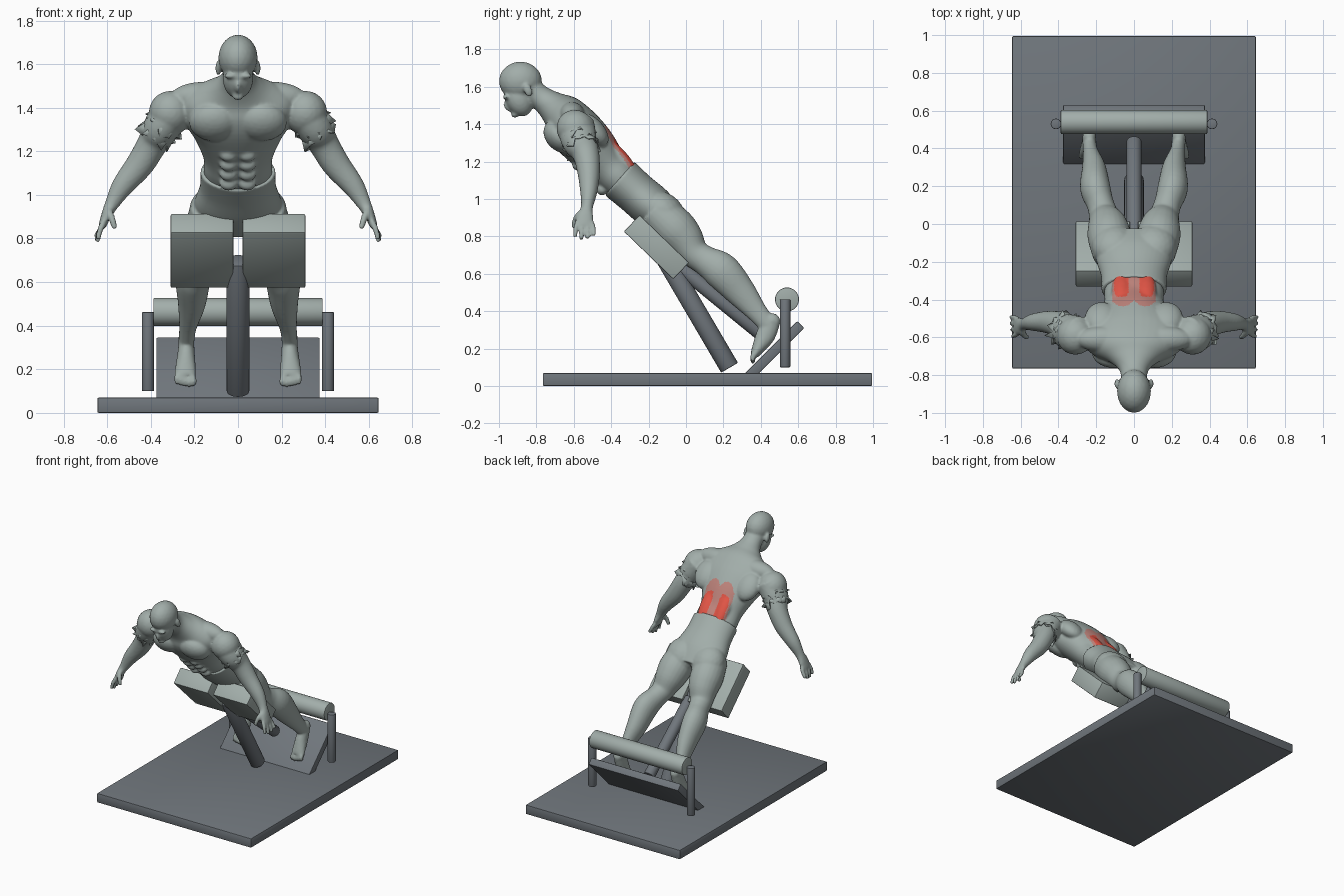
import bpy, bmesh, math, random
from mathutils import Vector, Matrix

random.seed(4)
cube = bpy.data.objects.get("Cube")
if cube:
    bpy.data.objects.remove(cube)

TILT = math.radians(43)                       # forward lean of the body
BACK = Vector((0, math.cos(TILT), math.sin(TILT)))


def material(name, rgb):
    m = bpy.data.materials.new(name)
    m.use_nodes = True
    m.diffuse_color = (*rgb, 1)
    m.node_tree.nodes["Principled BSDF"].inputs["Base Color"].default_value = (*rgb, 1)
    return m


SKIN = material("grey_green", (0.36, 0.42, 0.40))
STEEL = material("dark_steel", (0.16, 0.18, 0.20))
RED = material("muscle_red", (0.75, 0.09, 0.06))
PALE = material("pale_red", (0.52, 0.23, 0.20))


def finish(name, bm, mats, angle=30):
    bmesh.ops.recalc_face_normals(bm, faces=bm.faces)
    me = bpy.data.meshes.new(name)
    bm.to_mesh(me)
    bm.free()
    ob = bpy.data.objects.new(name, me)
    bpy.context.collection.objects.link(ob)
    for m in mats:
        me.materials.append(m)
    bpy.ops.object.select_all(action='DESELECT')
    bpy.context.view_layer.objects.active = ob
    ob.select_set(True)
    bpy.ops.object.shade_smooth_by_angle(angle=math.radians(angle))
    return ob


def box(name, size, loc, mat, tilt=0):
    bm = bmesh.new()
    bmesh.ops.create_cube(bm, size=1, matrix=Matrix.Translation(loc)
                          @ Matrix.Rotation(tilt, 4, 'X') @ Matrix.Diagonal((*size, 1)))
    bmesh.ops.bevel(bm, geom=bm.edges[:], offset=0.006, segments=2, affect='EDGES', profile=0.5)
    return finish(name, bm, [mat])


def rod(name, a, b, r, mat):
    a, b = Vector(a), Vector(b)
    bm = bmesh.new()
    m = Matrix.Translation((a + b) / 2) @ (b - a).to_track_quat('Z', 'Y').to_matrix().to_4x4()
    bmesh.ops.create_cone(bm, cap_ends=True, segments=32, radius1=r, radius2=r,
                          depth=(b - a).length, matrix=m)
    caps = [e for e in bm.edges if any(len(f.verts) > 4 for f in e.link_faces)]
    bmesh.ops.bevel(bm, geom=caps, offset=0.005, segments=2, affect='EDGES', profile=0.5)
    return finish(name, bm, [mat])


def ball(bm, loc, size, tilt=TILT):
    """Ellipsoid, doubled across the middle when off centre."""
    for s in ((1, -1) if loc[0] else (1,)):
        m = Matrix.Translation((loc[0] * s, loc[1], loc[2])) @ Matrix.Rotation(tilt, 4, 'X')
        bmesh.ops.create_icosphere(bm, subdivisions=3, radius=1,
                                   matrix=m @ Matrix.Diagonal((*size, 1)))


def resample(rows, steps=5):
    """Catmull-Rom through rows of (x, y, z, width, depth)."""
    rows = [Vector(r) for r in rows]
    out = []
    for i in range(len(rows) - 1):
        p0, p1, p2, p3 = rows[max(i - 1, 0)], rows[i], rows[i + 1], rows[min(i + 2, len(rows) - 1)]
        for k in range(steps):
            t = k / steps
            out.append(p1 + (p2 - p0) * (t / 2) + (p0 * 2 - p1 * 5 + p2 * 4 - p3) * (t * t / 2)
                       + (p1 * 3 - p0 - p2 * 3 + p3) * (t ** 3 / 2))
    return out + [rows[-1]]


def loft(bm, rows, ref='X', mirror=True, n=24):
    rows = resample(rows)
    axis = Vector((1, 0, 0)) if ref == 'X' else Vector((0, 1, 0))
    pts = [Vector(r[:3]) for r in rows]
    for s in ((1, -1) if mirror else (1,)):
        rings = []
        for i, r in enumerate(rows):
            t = (pts[min(i + 1, len(pts) - 1)] - pts[max(i - 1, 0)]).normalized()
            side = (axis - t * axis.dot(t)).normalized()
            up = t.cross(side)
            ring = []
            for k in range(n):
                a = math.tau * k / n
                p = pts[i] + side * (r[3] * math.cos(a)) + up * (r[4] * math.sin(a))
                ring.append(bm.verts.new((p.x * s, p.y, p.z)))
            rings.append(ring)
        for a, b in zip(rings, rings[1:]):
            for k in range(n):
                bm.faces.new((a[k], a[k - 1], b[k - 1], b[k]))
        bm.faces.new(rings[0])
        bm.faces.new(rings[-1][::-1])


def fuse(name, bm, mats, voxel=0.008, rounds=4):
    """Merge overlapping volumes into one smooth skin."""
    ob = finish(name, bm, [])
    mod = ob.modifiers.new("fuse", 'REMESH')
    mod.mode, mod.voxel_size, mod.use_smooth_shade = 'VOXEL', voxel, True
    soft = ob.modifiers.new("soften", 'SMOOTH')
    soft.factor, soft.iterations = 0.5, rounds
    for m in ("fuse", "soften"):
        bpy.ops.object.modifier_apply(modifier=m)
    ob.data.materials.clear()
    for m in mats:
        ob.data.materials.append(m)
    for p in ob.data.polygons:
        p.use_smooth, p.material_index = True, 0
    return ob


# Bench frame
box("base_plate", (1.29, 1.76, 0.07), (0, 0.115, 0.035), STEEL)
box("foot_plate", (0.75, 0.42, 0.053), (0, 0.465, 0.18), STEEL, math.radians(45))
rod("main_post", (0, 0.233, 0.098), (0, -0.12, 0.70), 0.052, STEEL)
rod("rear_strut", (0, -0.05, 0.65), (0, 0.44, 0.25), 0.04, STEEL)
rod("heel_roller", (-0.388, 0.54, 0.463), (0.388, 0.54, 0.463), 0.064, SKIN)
for s, side in ((1, "left"), (-1, "right")):
    rod(side + "_roller_post", (s * 0.413, 0.53, 0.10), (s * 0.413, 0.53, 0.463), 0.028, STEEL)
    box(side + "_thigh_pad", (0.287, 0.367, 0.122), (s * 0.165, -0.158, 0.743), SKIN, math.radians(-44))

# Upper body: torso and neck
bm = bmesh.new()
loft(bm, [(0, -0.33, 1.085, .155, .105), (0, -0.37, 1.125, .158, .112), (0, -0.425, 1.18, .16, .115),
          (0, -0.51, 1.28, .205, .135), (0, -0.595, 1.37, .26, .14), (0, -0.655, 1.445, .24, .12),
          (0, -0.715, 1.495, .13, .085), (0, -0.775, 1.54, .075, .066), (0, -0.85, 1.60, .07, .065)],
     mirror=False, n=40)
# Chest, shoulder, back and belly muscles
ball(bm, (0.11, -0.675, 1.335), (.115, .075, .10))
ball(bm, (0.31, -0.59, 1.375), (.10, .10, .105))
ball(bm, (0.15, -0.61, 1.45), (.16, .07, .07))
ball(bm, (0.17, -0.50, 1.37), (.09, .06, .11))
ball(bm, (0.065, -0.365, 1.23), (.055, .045, .15))
for k in range(4):
    ball(bm, (0.043, -0.575 + k * 0.043, 1.185 - k * 0.044), (.042, .035, .032))
# Head
ball(bm, (0, -0.885, 1.63), (.09, .115, .105), 0)
ball(bm, (0, -0.895, 1.535), (.07, .072, .098), math.radians(25))
ball(bm, (0, -0.945, 1.495), (.014, .026, .036), math.radians(50))
ball(bm, (0, -0.915, 1.452), (.026, .02, .018), 0)
ball(bm, (0.035, -0.962, 1.545), (.03, .018, .012), 0)
ball(bm, (0.09, -0.845, 1.582), (.014, .022, .036), math.radians(20))
# Arms and hands
loft(bm, [(.29, -.59, 1.40, .10, .09), (.35, -.57, 1.31, .095, .085), (.39, -.535, 1.24, .072, .07),
          (.45, -.52, 1.14, .06, .064), (.53, -.52, 1.04, .046, .05), (.58, -.53, .955, .032, .032),
          (.605, -.54, .905, .046, .023), (.623, -.545, .855, .046, .018)], 'Y')
for k in range(4):
    y, drop = -0.582 + k * 0.026, (.062, .074, .07, .054)[k]
    loft(bm, [(.615, y, .875, .013, .015), (.632, y - .008 + k * .006, .84, .013, .014),
              (.642 + k * .004, y - .012 + k * .008, .858 - drop, .011, .012)], 'Y', n=10)
loft(bm, [(.595, -.565, .925, .017, .02), (.578, -.592, .89, .015, .016),
          (.565, -.6, .845, .012, .013)], 'Y', n=10)
upper = fuse("upper_body", bm, [SKIN, RED, PALE])

# Highlighted lower-back muscles
for p in upper.data.polygons:
    c = p.center
    if p.normal.dot(BACK) > 0.2 and -0.45 < c.y < -0.25 and c.z > 1.1:
        x = abs(c.x)
        if ((x - 0.067) / 0.038) ** 4 + ((c.y + 0.32) / 0.065) ** 4 < 1:
            p.material_index = 1
        elif x < 0.115 and c.y > -0.435 + (x - 0.06) ** 2 * 8:
            p.material_index = 2

# Lower body: pelvis, legs and feet
bm = bmesh.new()
loft(bm, [(0, -.08, .87, .15, .09), (0, -.17, .95, .20, .115), (0, -.27, 1.035, .175, .115),
          (0, -.355, 1.11, .172, .12)], mirror=False, n=40)
ball(bm, (0.105, -0.115, 0.925), (.12, .10, .13))
loft(bm, [(.115, -.17, .94, .10, .10), (.13, -.07, .85, .115, .115), (.14, -.01, .785, .105, .105),
          (.16, .045, .71, .08, .08), (.178, .105, .67, .072, .08), (.205, .19, .615, .08, .098),
          (.212, .29, .505, .064, .082), (.23, .38, .395, .04, .056), (.237, .44, .325, .036, .048)])
ball(bm, (0.237, 0.46, 0.345), (.036, .045, .045), 0)
loft(bm, [(.237, .46, .345, .034, .045), (.238, .425, .27, .04, .052), (.241, .385, .20, .048, .034),
          (.243, .365, .165, .05, .022)])
for k in range(5):
    ball(bm, (0.205 + k * 0.019, 0.357, 0.142 + abs(k - 1) * 0.004), (.012 if k else .016, .014, .026), 0)
fuse("lower_body", bm, [SKIN])

# Torn cuffs round the upper arms
axis = Vector((0.55, 0.2, -0.8)).normalized()
u = (Vector((0, 1, 0)) - axis * axis.y).normalized()
v = axis.cross(u)
for s, side in ((1, "left"), (-1, "right")):
    bm = bmesh.new()
    for start in (Vector((.345, -.572, 1.32)), Vector((.37, -.555, 1.28))):
        n, rings = 22, [[], []]
        for k in range(n):
            a = math.tau * k / n
            d = u * math.cos(a) + v * math.sin(a)
            flare = 0.112 if k % 2 else 0.09
            for ring, r, along in ((0, .078, -.03), (1, flare - random.random() * .02, random.uniform(-.015, .04))):
                p = start + d * r + axis * along
                rings[ring].append(bm.verts.new((p.x * s, p.y, p.z)))
        for k in range(n):
            bm.faces.new((rings[0][k], rings[0][k - 1], rings[1][k - 1], rings[1][k]))
    cuff = finish(side + "_torn_cuff", bm, [SKIN], 15)
    cuff.modifiers.new("thickness", 'SOLIDIFY').thickness = 0.006
